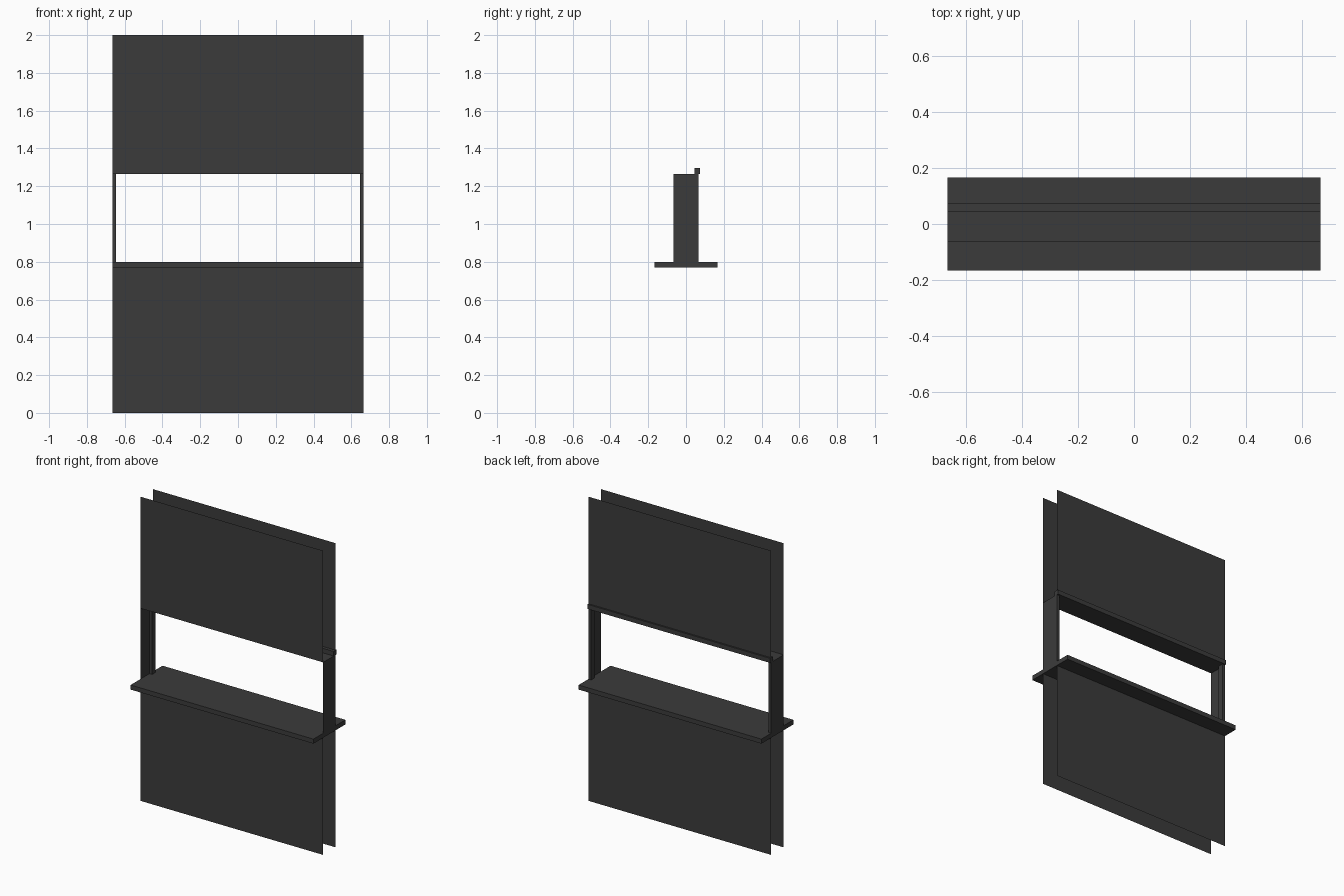
import bpy
import bmesh
from mathutils import Matrix, Vector

cube = bpy.data.objects.get("Cube")
if cube:
    bpy.data.objects.remove(cube, do_unlink=True)

charcoal = bpy.data.materials.new("charcoal")
charcoal.use_nodes = True
charcoal.diffuse_color = (0.044, 0.044, 0.044, 1)
charcoal.node_tree.nodes["Principled BSDF"].inputs["Base Color"].default_value = (0.044, 0.044, 0.044, 1)

HALF_WIDTH = 0.665
HALF_DEPTH = 0.065
SILL_BOTTOM, SILL_TOP = 0.77, 0.80
HEAD, TOP = 1.266, 2.0


def finish(name, bm):
    mesh = bpy.data.meshes.new(name)
    bm.to_mesh(mesh)
    bm.free()
    mesh.materials.append(charcoal)
    obj = bpy.data.objects.new(name, mesh)
    bpy.context.collection.objects.link(obj)


def box(name, low, high):
    low, high = Vector(low), Vector(high)
    bm = bmesh.new()
    bmesh.ops.create_cube(bm, size=1, matrix=Matrix.Translation((low + high) / 2)
                          @ Matrix.Diagonal((*(high - low), 1)))
    finish(name, bm)


def sheet(name, corners):
    bm = bmesh.new()
    bm.faces.new([bm.verts.new(c) for c in corners])
    finish(name, bm)


# Wall skins above and below the opening
for label, s in (("front", -1), ("back", 1)):
    for part, z0, z1 in (("lower", 0, SILL_BOTTOM), ("upper", HEAD, TOP)):
        y, x = s * HALF_DEPTH, s * HALF_WIDTH
        sheet(f"{label}_{part}_panel", [(x, y, z0), (-x, y, z0), (-x, y, z1), (x, y, z1)])

# Counter
box("counter", (-HALF_WIDTH, -0.166, SILL_BOTTOM), (HALF_WIDTH, 0.166, SILL_TOP))

# Opening lining and shutter guides
for label, s in (("left", 1), ("right", -1)):
    x, y = s * HALF_WIDTH, s * HALF_DEPTH
    sheet(f"{label}_jamb", [(x, -y, SILL_TOP), (x, y, SILL_TOP), (x, y, HEAD), (x, -y, HEAD)])
    edges = sorted((x, x - s * 0.02))
    box(f"{label}_guide", (edges[0], 0.03, SILL_TOP), (edges[1], HALF_DEPTH, HEAD))
sheet("header", [(-HALF_WIDTH, -HALF_DEPTH, HEAD), (-HALF_WIDTH, HALF_DEPTH, HEAD),
                 (HALF_WIDTH, HALF_DEPTH, HEAD), (HALF_WIDTH, -HALF_DEPTH, HEAD)])

# Shutter rail along the back of the header
box("shutter_rail", (-HALF_WIDTH, 0.044, HEAD), (HALF_WIDTH, 0.075, 1.296))
